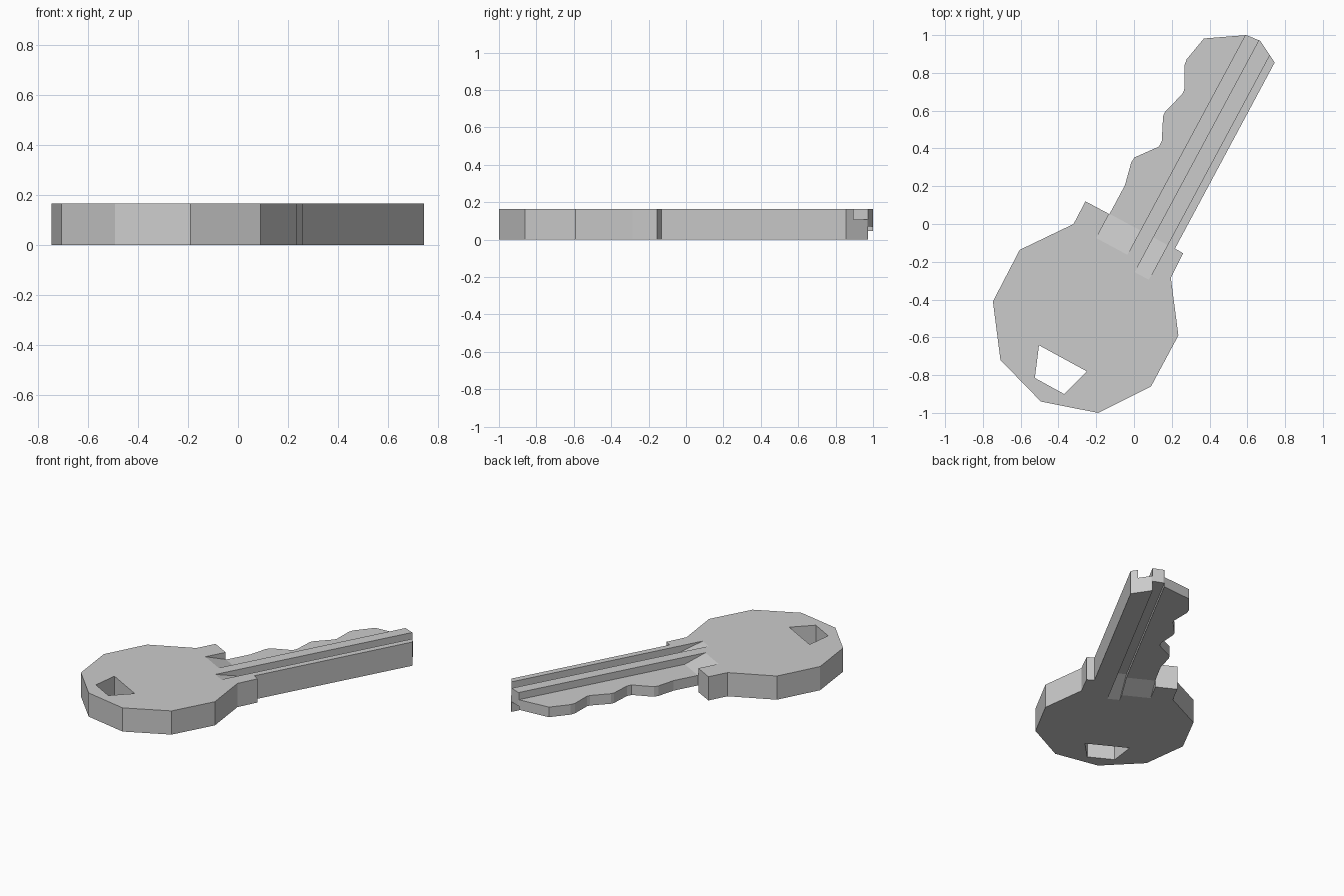
import bpy, bmesh, math
from mathutils import Vector

if "Cube" in bpy.data.objects:
    bpy.data.objects.remove(bpy.data.objects["Cube"])

T = 0.165                          # key thickness
D = Vector((0.473, 0.881))         # direction of the blade in plan
N = Vector((D.y, -D.x))            # direction across the blade
COLLAR = -0.014                    # where the blade leaves the head


def make_object(name, bm):
    bmesh.ops.recalc_face_normals(bm, faces=bm.faces)
    mesh = bpy.data.meshes.new(name)
    bm.to_mesh(mesh)
    bm.free()
    obj = bpy.data.objects.new(name, mesh)
    bpy.context.collection.objects.link(obj)
    return obj


def prism(name, outline, z0, z1):
    bm = bmesh.new()
    face = bm.faces.new([bm.verts.new((x, y, z0)) for x, y in outline])
    ext = bmesh.ops.extrude_face_region(bm, geom=[face])
    verts = [g for g in ext["geom"] if isinstance(g, bmesh.types.BMVert)]
    bmesh.ops.translate(bm, verts=verts, vec=(0, 0, z1 - z0))
    return make_object(name, bm)


def ramped_cutter(name, u0, u1, ramp_end, floor, surface, u_wide=None):
    """Channel along the blade, ramping out to the surface of the head."""
    out = surface + (0.3 if surface > 0 else -0.3)
    slope = (surface - floor) / (COLLAR - ramp_end)
    start = ramp_end - 0.03
    wide = u0 if u_wide is None else u_wide
    stations = [(start, u0, surface + slope * 0.03), (COLLAR, u0, floor),
                (0.06, wide, floor), (1.6, wide, floor)]
    bm = bmesh.new()
    rings = []
    for v, ul, z in stations:
        ring = []
        for u, h in ((ul, z), (u1, z), (u1, out), (ul, out)):
            p = N * u + D * v
            ring.append(bm.verts.new((p.x, p.y, h)))
        rings.append(ring)
    for a, b in zip(rings, rings[1:]):
        for i in range(4):
            j = (i + 1) % 4
            bm.faces.new((a[i], a[j], b[j], b[i]))
    bm.faces.new(rings[0])
    bm.faces.new(rings[-1])
    return make_object(name, bm)


# Key body: head, collar and toothed blade in one outline
head = [(-.257, .12), (-.32, 0), (-.605, -.137), (-.747, -.41), (-.707, -.72),
        (-.493, -.94), (-.19, -1), (.09, -.86), (.235, -.59), (.195, -.285),
        (.26, -.155), (.217, -.13)]
blade = [(.745, .855), (.668, .97), (.595, 1), (.37, .982), (.279, .872),
         (.267, .84), (.266, .71), (.257, .69), (.163, .592), (.154, .57),
         (.147, .44), (.132, .41), (.002, .352), (-.015, .325), (-.048, .205),
         (-.13, .052)]
key = prism("key_body", head + blade, 0, T)

# Cutters: keyring hole, thinned tooth side and the two grooves
hole = [(-.503, -.642), (-.25, -.78), (-.37, -.9), (-.525, -.815)]
cutters = [
    prism("ring_hole_cutter", hole, -0.2, 0.4),
    ramped_cutter("tooth_top_cutter", -.141, .046, -.16, .115, T, -.4),
    ramped_cutter("groove_top_cutter", .124, .209, -.223, .107, T),
    ramped_cutter("groove_bottom_cutter", .046, .124, -.223, .07, 0),
    ramped_cutter("tooth_bottom_cutter", -.141, .08, -.16, .045, 0, -.4),
]
bpy.context.view_layer.objects.active = key
for cutter in cutters:
    cutter.hide_render = True
    mod = key.modifiers.new(cutter.name, 'BOOLEAN')
    mod.operation = 'DIFFERENCE'
    mod.solver = 'EXACT'
    mod.object = cutter
    bpy.ops.object.modifier_apply(modifier=mod.name)
    bpy.data.objects.remove(cutter)
